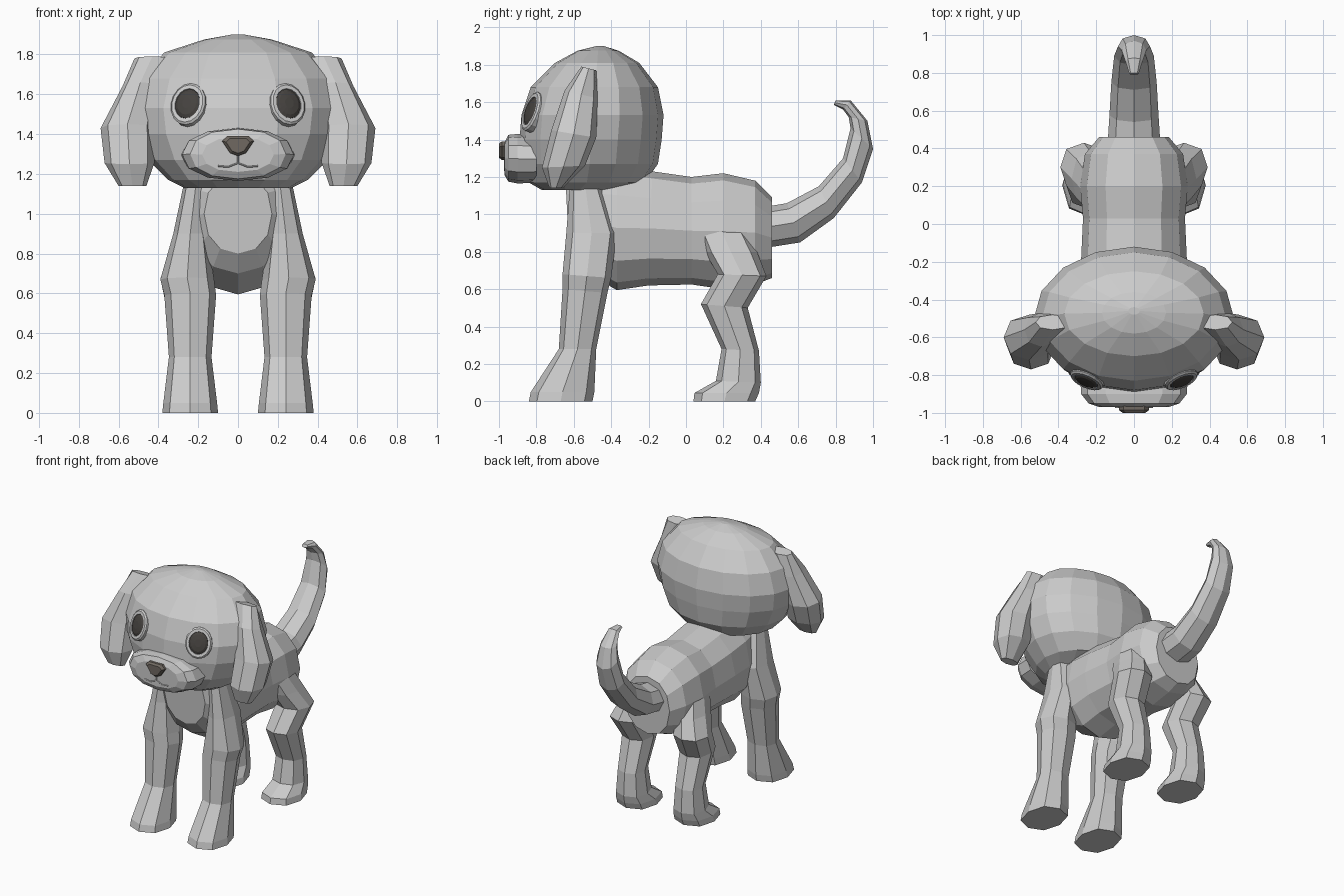
import bpy, bmesh
from math import sin, cos, pi, copysign
from mathutils import Vector


def material(name, rgb):
    m = bpy.data.materials.new(name)
    m.diffuse_color = (*rgb, 1)
    return m


DARK = material("dark_eye", (0.06, 0.055, 0.05))
NOSE = material("nose_brown", (0.16, 0.14, 0.12))


def finish(name, bm, mirror=False, mat=None):
    bmesh.ops.recalc_face_normals(bm, faces=bm.faces)
    me = bpy.data.meshes.new(name)
    bm.to_mesh(me)
    bm.free()
    ob = bpy.data.objects.new(name, me)
    bpy.context.collection.objects.link(ob)
    if mat:
        me.materials.append(mat)
    if mirror:
        ob.modifiers.new("mirror", 'MIRROR').use_clip = False
    return ob


def bridge(bm, rings):
    n = len(rings[0])
    for r, s in zip(rings, rings[1:]):
        for i in range(n):
            j = (i + 1) % n
            bm.faces.new((r[i], r[j], s[j], s[i]))
    bm.faces.new(rings[0])
    bm.faces.new(rings[-1])


def loft(name, sections, n=8, mirror=False, power=1.0):
    """Section: outline points (y, z) and (y, z) in side view, centre x, half width."""
    bm = bmesh.new()
    rings = []
    for ya, za, yb, zb, xc, rx in sections:
        ring = []
        for i in range(n):
            t = 2 * pi * i / n
            c, s = round(cos(t), 6), round(sin(t), 6)
            c, s = copysign(abs(c) ** power, c), copysign(abs(s) ** power, s)
            k = (1 - c) / 2
            ring.append(bm.verts.new((xc + rx * s, ya + (yb - ya) * k, za + (zb - za) * k)))
        rings.append(ring)
    bridge(bm, rings)
    return finish(name, bm, mirror)


# Head, stacked from chin to crown
loft("head", [
    (-.77, 1.13, -.37, 1.13, 0, .27), (-.84, 1.17, -.22, 1.17, 0, .35),
    (-.88, 1.27, -.15, 1.27, 0, .45), (-.89, 1.40, -.13, 1.40, 0, .51),
    (-.88, 1.53, -.12, 1.53, 0, .53), (-.83, 1.68, -.15, 1.68, 0, .485),
    (-.70, 1.81, -.25, 1.81, 0, .37), (-.58, 1.875, -.36, 1.875, 0, .17),
    (-.48, 1.90, -.44, 1.90, 0, .03)], 16)

# Body, from chest to rump
loft("body", [
    (-.645, 1.20, -.625, .80, 0, .17), (-.61, 1.25, -.55, .70, 0, .235),
    (-.37, 1.26, -.37, .595, 0, .275), (-.18, 1.23, -.2, .62, 0, .28),
    (.03, 1.20, .03, .625, 0, .27), (.20, 1.22, .20, .60, 0, .285),
    (.37, 1.18, .37, .625, 0, .26), (.46, 1.09, .46, .66, 0, .185)], 12, power=.92)

# Legs, from top to sole
loft("front_legs", [
    (-.62, 1.16, -.46, 1.16, .21, .06), (-.64, .90, -.37, .90, .24, .085),
    (-.66, .68, -.40, .66, .255, .135), (-.66, .60, -.42, .58, .24, .13),
    (-.68, .28, -.48, .28, .24, .107), (-.83, .05, -.49, .05, .24, .135),
    (-.84, 0, -.50, 0, .24, .14)], 8, True, .85)
loft("back_legs", [
    (.05, .93, .30, .96, .20, .07), (.10, .80, .38, .80, .23, .10),
    (.17, .68, .43, .67, .265, .125), (.08, .52, .33, .50, .24, .115),
    (.19, .28, .39, .27, .24, .10), (.16, .11, .40, .10, .24, .115),
    (.045, .045, .39, .045, .24, .135), (.04, 0, .37, 0, .24, .14)], 8, True, .85)

# Curled tail
loft("tail", [
    (.42, 1.04, .42, .82, 0, .14), (.54, 1.06, .61, .85, 0, .13),
    (.71, 1.15, .79, .98, 0, .12), (.84, 1.30, .94, 1.17, 0, .105),
    (.88, 1.46, 1.0, 1.35, 0, .085), (.87, 1.52, .97, 1.50, 0, .065),
    (.84, 1.56, .88, 1.61, 0, .045), (.79, 1.585, .80, 1.61, 0, .025)], 8)

# Hanging ears
loft("ears", [
    (-.56, 1.79, -.48, 1.77, .43, .09), (-.65, 1.66, -.47, 1.62, .49, .09),
    (-.72, 1.45, -.48, 1.41, .555, .135), (-.77, 1.25, -.54, 1.26, .545, .125),
    (-.73, 1.14, -.66, 1.14, .53, .07)], 8, True, .9)

# Muzzle
loft("muzzle", [
    (-.80, 1.42, -.80, 1.17, 0, .285), (-.90, 1.43, -.90, 1.165, 0, .28),
    (-.95, 1.425, -.95, 1.175, 0, .24), (-.97, 1.385, -.97, 1.21, 0, .18)], 12, power=.9)

# Nose: rounded triangle with a narrowed front
bm = bmesh.new()
half = [(.055, 1.39), (.08, 1.365), (.04, 1.305)]
outline = half + [(0, 1.29)] + [(-x, z) for x, z in reversed(half)]
rings = [[bm.verts.new((x * k, y, 1.345 + (z - 1.345) * k)) for x, z in outline]
         for y, k in ((-.95, 1), (-.985, 1), (-1.0, .75))]
bridge(bm, rings)
finish("nose", bm, mat=NOSE)

# Mouth line
cu = bpy.data.curves.new("mouth", 'CURVE')
cu.dimensions = '3D'
cu.bevel_depth = .004
cu.bevel_resolution = 0
for pts in ([(0, 1.30), (0, 1.255)], [(-.10, 1.24), (-.05, 1.235), (0, 1.255), (.05, 1.235), (.10, 1.24)]):
    sp = cu.splines.new('POLY')
    sp.points.add(len(pts) - 1)
    for p, (x, z) in zip(sp.points, pts):
        p.co = (x, -.97, z, 1)
bpy.context.collection.objects.link(bpy.data.objects.new("mouth", cu))


# Eyes and rims: lathed ovals facing outward from the face
def oval(name, profile, mat=None, n=16):
    normal = Vector((.38, -.87, .33)).normalized()
    side = Vector((0, 0, 1)).cross(normal).normalized()
    up = normal.cross(side)
    centre = Vector((.25, -.825, 1.55))
    bm = bmesh.new()
    rings = []
    for r, h in profile:
        rings.append([bm.verts.new(centre + side * (r * .94 * cos(2 * pi * i / n))
                                   + up * (r * 1.1 * sin(2 * pi * i / n)) + normal * h)
                      for i in range(n)])
    bridge(bm, rings)
    finish(name, bm, True, mat)


oval("eye_rims", [(.10, -.03), (.10, .003), (.09, .012), (.072, .012), (.07, .0)])
oval("eyes", [(.07, -.02), (.07, .008), (.055, .017), (.025, .022)], DARK)
